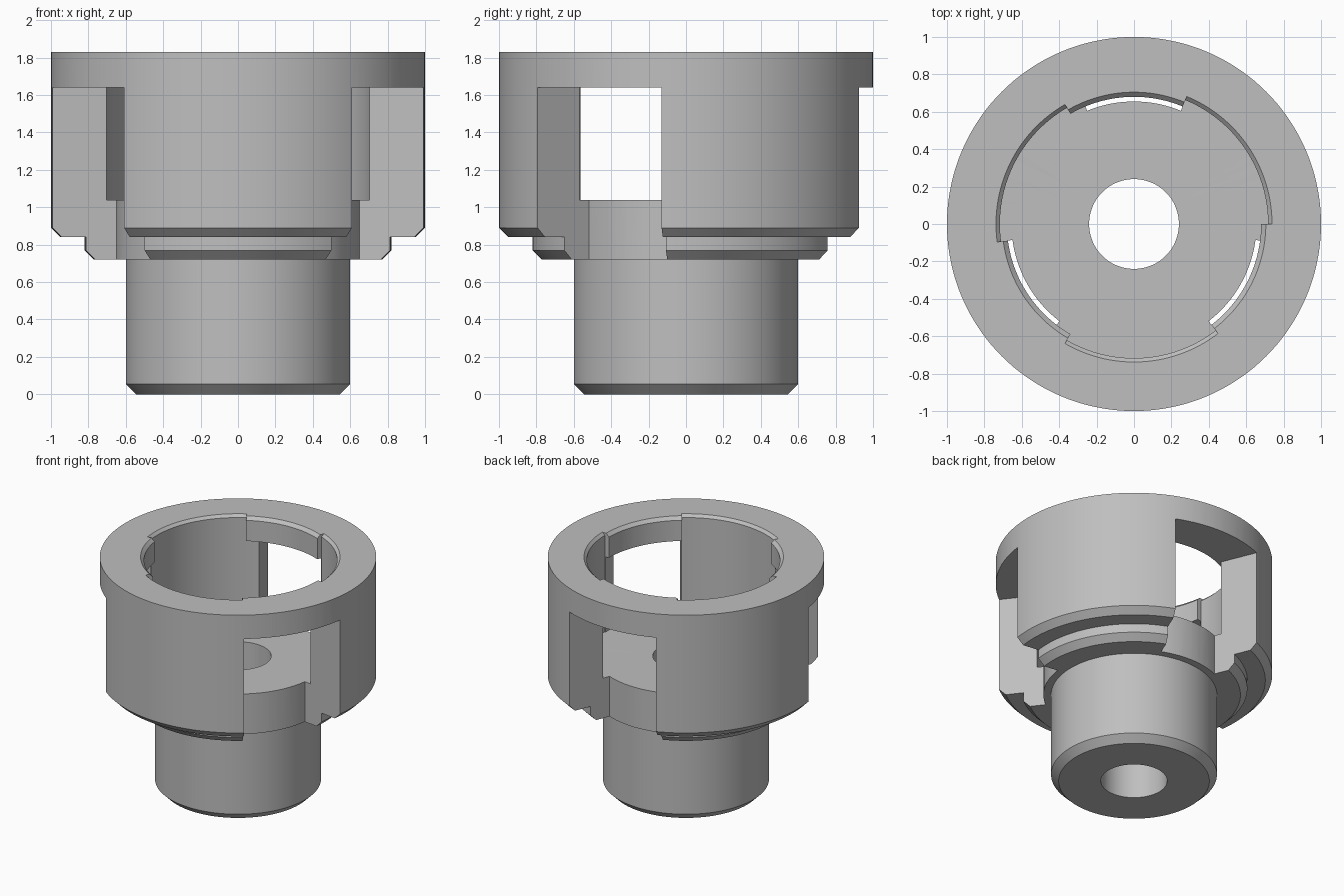
import bpy, bmesh
from math import cos, sin, radians

STEP = 2.5          # degrees per facet of every turned surface

if "Cube" in bpy.data.objects:
    bpy.data.objects.remove(bpy.data.objects["Cube"], do_unlink=True)

steel = bpy.data.materials.new("grey steel")
steel.use_nodes = True
grey = (0.52, 0.52, 0.52, 1)
steel.diffuse_color = grey
steel.node_tree.nodes["Principled BSDF"].inputs["Base Color"].default_value = grey


def turn(bm, profile, start=0, sweep=360):
    """Turn a closed (radius, z) profile about z, capping partial sweeps."""
    full = sweep == 360
    count = round(sweep / STEP)
    rings = []
    for i in range(count if full else count + 1):
        a = radians(start + i * STEP)
        rings.append([bm.verts.new((r * cos(a), r * sin(a), z)) for r, z in profile])
    n = len(profile)
    for i in range(count):
        here, there = rings[i], rings[(i + 1) % len(rings)]
        for j in range(n):
            k = (j + 1) % n
            bm.faces.new((here[j], there[j], there[k], here[k]))
    if not full:
        bm.faces.new(rings[0])
        bm.faces.new(rings[-1][::-1])


def make(name, profile, sectors):
    bm = bmesh.new()
    for start, sweep in sectors:
        turn(bm, profile, start, sweep)
    bmesh.ops.recalc_face_normals(bm, faces=bm.faces)
    mesh = bpy.data.meshes.new(name)
    bm.to_mesh(mesh)
    bm.free()
    mesh.materials.append(steel)
    obj = bpy.data.objects.new(name, mesh)
    bpy.context.collection.objects.link(obj)
    return obj


# Turned body: bored shank, stepped collar, cup wall and inner lip
body = make("socket_body", [
    (0.24, 0), (0.545, 0), (0.6, 0.055), (0.6, 0.72),
    (0.77, 0.72), (0.82, 0.77), (0.82, 0.84), (0.95, 0.84), (1, 0.89),
    (1, 1.83), (0.705, 1.83), (0.68, 1.805), (0.68, 1.64),
    (0.71, 1.64), (0.71, 1.04), (0.24, 1.04)], [(0, 360)])

# Three side windows, open at the bottom
windows = make("window_cutter", [
    (0.655, 0.65), (1.2, 0.65), (1.2, 1.64), (0.655, 1.64)],
    [(67.5 + 120 * i, 45) for i in range(3)])

# Three chamfered entry slots through the lip
slots = make("slot_cutter", [
    (0.5, 1.04), (0.717, 1.04), (0.717, 1.809), (0.738, 1.83),
    (0.758, 1.85), (0.5, 1.85)],
    [(120 * i, 67.5) for i in range(3)])

bpy.ops.object.select_all(action='DESELECT')
body.select_set(True)
bpy.context.view_layer.objects.active = body
for cutter in (slots, windows):
    cutter.hide_render = True
    mod = body.modifiers.new(cutter.name, 'BOOLEAN')
    mod.operation = 'DIFFERENCE'
    mod.solver = 'EXACT'
    mod.object = cutter
    bpy.ops.object.modifier_apply(modifier=mod.name)
    bpy.data.objects.remove(cutter, do_unlink=True)

bpy.ops.object.shade_smooth_by_angle(angle=radians(25))
